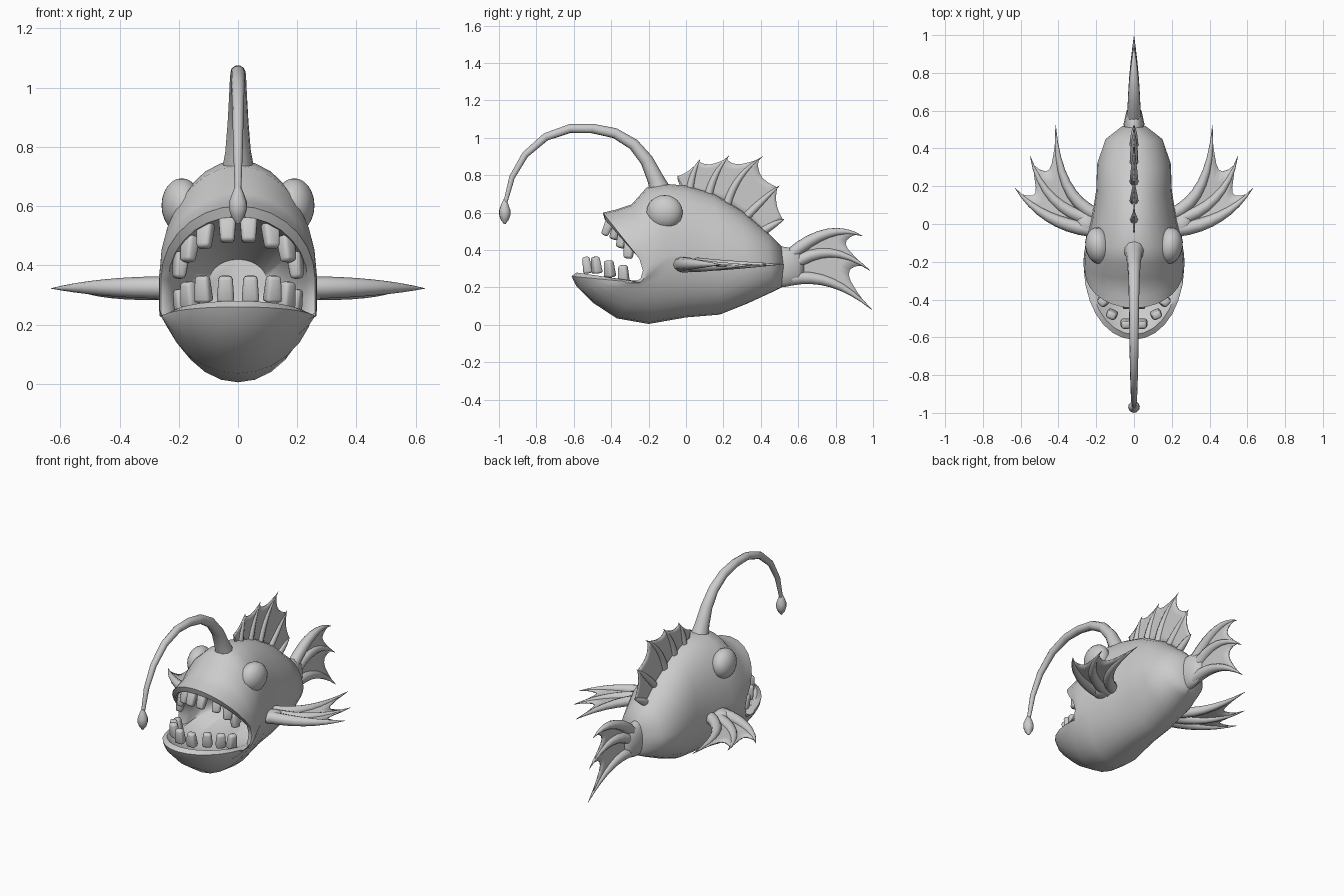
import bpy, bmesh
from math import sin, cos, pi, radians
from mathutils import Vector, Matrix

if "Cube" in bpy.data.objects:
    bpy.data.objects.remove(bpy.data.objects["Cube"])


def finish(name, bm, angle=50, normals=True):
    if normals:
        bmesh.ops.recalc_face_normals(bm, faces=bm.faces)
    me = bpy.data.meshes.new(name)
    bm.to_mesh(me)
    bm.free()
    me.shade_smooth()
    me.set_sharp_from_angle(angle=radians(angle))
    ob = bpy.data.objects.new(name, me)
    bpy.context.collection.objects.link(ob)
    return ob


def mirror(ob):
    ob.modifiers.new("Mirror", 'MIRROR').use_mirror_merge = False


def skin(bm, rings):
    """Closed loft through rings of points, capped at both ends."""
    vs = [[bm.verts.new(p) for p in r] for r in rings]
    n = len(vs[0])
    for a, b in zip(vs, vs[1:]):
        for i in range(n):
            bm.faces.new((a[i], a[(i + 1) % n], b[(i + 1) % n], b[i]))
    bm.faces.new(vs[0])
    bm.faces.new(vs[-1][::-1])


def tube(bm, pts, radii, sides=8):
    rings = []
    u = None
    for i, p in enumerate(pts):
        d = (pts[min(i + 1, len(pts) - 1)] - pts[max(i - 1, 0)]).normalized()
        if u is None:
            u = d.orthogonal()
        u = (u - d * u.dot(d)).normalized()
        v = d.cross(u)
        rings.append([p + (u * cos(2 * pi * k / sides) + v * sin(2 * pi * k / sides)) * radii[i]
                      for k in range(sides)])
    skin(bm, rings)


def ball(bm, loc, size, rot=0):
    m = Matrix.Translation(loc) @ Matrix.Rotation(rot, 4, 'Z') @ Matrix.Diagonal((*size, 1))
    bmesh.ops.create_uvsphere(bm, u_segments=20, v_segments=12, radius=1, matrix=m)


def bend(ray, t):
    """Quadratic curve passing through base, middle and tip."""
    a, m, c = (Vector(p) for p in ray)
    b = m * 2 - (a + c) / 2
    return a * (1 - t) ** 2 + b * 2 * t * (1 - t) + c * t * t


def fin(name, rays, radii, sag, reach=0.92):
    """Tapered spines joined by a scalloped web."""
    bm = bmesh.new()
    for ray, r in zip(rays, radii):
        ts = [i / 8 for i in range(9)]
        tube(bm, [bend(ray, t) for t in ts], [r * (1 - t ** 1.8) + 0.001 for t in ts])
    spines = finish(name + "_spines", bm)
    bm = bmesh.new()
    for a, b in zip(rays, rays[1:]):
        grid = []
        for i in range(7):
            u = i / 6
            top = reach - sag * 4 * u * (1 - u)
            grid.append([bm.verts.new(bend(a, top * j / 6).lerp(bend(b, top * j / 6), u))
                         for j in range(7)])
        for i in range(6):
            for j in range(6):
                bm.faces.new((grid[i][j], grid[i + 1][j], grid[i + 1][j + 1], grid[i][j + 1]))
    bmesh.ops.remove_doubles(bm, verts=bm.verts, dist=0.0005)
    web = finish(name + "_web", bm)
    s = web.modifiers.new("Thickness", 'SOLIDIFY')
    s.thickness, s.offset = 0.008, 0
    return spines, web


# Body: bent rings from the tail to the lips, then back into the throat
# each: top y z, side y z, half width, bottom y z, half height of mouth corner
RINGS = [
    (.51, .42, .52, .31, .06, .51, .20, 0),
    (.44, .49, .45, .31, .15, .46, .175, 0),
    (.30, .61, .32, .33, .195, .33, .115, 0),
    (.15, .70, .18, .35, .20, .18, .055, 0),
    (0, .745, .02, .36, .225, 0, .04, 0),
    (-.12, .755, -.10, .36, .255, -.20, .005, .01),
    (-.21, .735, -.17, .34, .265, -.37, .035, .03),
    (-.29, .645, -.215, .31, .267, -.50, .12, .05),
    (-.38, .615, -.24, .29, .265, -.585, .205, .06),
    (-.445, .60, -.25, .29, .26, -.612, .26, .065),
    (-.435, .565, -.245, .29, .235, -.585, .28, .06),
    (-.36, .555, -.20, .29, .215, -.52, .22, .06),
    (-.22, .52, -.12, .31, .18, -.33, .17, .04),
    (-.02, .42, -.02, .33, .10, -.05, .24, .01),
]
Q = 7


def body_ring(ty, tz, sy, sz, sx, by, bz, h):
    half = []
    for k in range(Q + 1):
        a = pi / 2 * k / Q
        c = cos(a)
        half.append((sx * sin(a), sy + (ty - sy) * c, sz + h + (tz - sz - h) * c))
    half.append((sx, sy + h * 0.3, sz))
    for k in range(Q, -1, -1):
        a = pi / 2 * k / Q
        c = cos(a)
        half.append((sx * sin(a), sy + (by - sy) * c, sz - h + (bz - sz + h) * c))
        if h == 0 and k == Q:
            half[-3] = (sx, sy, sz + .012)
            half[-1] = (sx, sy, sz - .012)
    return [Vector(p) for p in half] + [Vector((-x, y, z)) for x, y, z in half[-2:0:-1]]


bm = bmesh.new()
skin(bm, [body_ring(*r) for r in RINGS])
finish("body", bm, 60)

# Eyes
bm = bmesh.new()
ball(bm, (.19, -.115, .602), (.068, .098, .092), radians(-8))
mirror(finish("eyes", bm))

# Teeth: position and lean of each, mirrored
UPPER = [(.036, -.42, .52), (.112, -.375, .50), (.165, -.34, .455), (.195, -.305, .40)]
LOWER = [(.042, -.53, .32), (.118, -.48, .32), (.165, -.41, .30), (.192, -.335, .275)]


def teeth(name, places, up):
    bm = bmesh.new()
    for i, p in enumerate(places):
        turn = Matrix.Rotation(i * radians(24), 4, 'Z')
        lean = Matrix.Rotation(radians(-22 if up < 0 else 8), 4, 'X')
        roll = Matrix.Rotation(radians(i * 5), 4, 'Y') if up < 0 else Matrix()
        t = bmesh.new()
        bmesh.ops.create_cube(t, size=1)
        for v in t.verts:
            k = 0.78 if v.co.z * up > 0 else 1
            v.co = Vector((v.co.x * .06 * k, v.co.y * .05 * k, v.co.z * .09))
        bmesh.ops.bevel(t, geom=t.edges[:], offset=.012, segments=2, profile=.5, affect='EDGES')
        t.transform(Matrix.Translation(p) @ roll @ turn @ lean)
        tmp = bpy.data.meshes.new("tooth")
        t.to_mesh(tmp)
        t.free()
        bm.from_mesh(tmp)
        bpy.data.meshes.remove(tmp)
    mirror(finish(name, bm, 60))


teeth("upper_teeth", UPPER, -1)
teeth("lower_teeth", LOWER, 1)

# Lure stalk and bulb
STALK = [(-.13, .70, .06), (-.165, .785, .044), (-.21, .88, .036), (-.28, .965, .031),
         (-.38, 1.025, .028), (-.5, 1.05, .026), (-.62, 1.05, .024), (-.75, 1.005, .022),
         (-.86, .91, .019), (-.93, .79, .016), (-.967, .65, .011)]
bm = bmesh.new()
tube(bm, [Vector((0, y, z)) for y, z, r in STALK], [r for y, z, r in STALK], 10)
finish("lure_stalk", bm)
bm = bmesh.new()
BULB = [(.67, .008), (.645, .019), (.615, .03), (.59, .031), (.565, .023), (.54, .005)]
tube(bm, [Vector((0, -.969, z)) for z, r in BULB], [r for z, r in BULB], 10)
finish("lure_bulb", bm)

# Back fin
side = lambda *p: [(0, y, z) for y, z in p]
fin("back_fin", [
    side((-.01, .72), (-.035, .765), (-.045, .80)),
    side((.02, .72), (.04, .81), (.075, .885)),
    side((.12, .69), (.16, .805), (.23, .905)),
    side((.22, .645), (.29, .79), (.41, .90)),
    side((.32, .575), (.42, .675), (.50, .745)),
    side((.41, .50), (.475, .54), (.525, .565)),
], (.006, .02, .022, .022, .022, .022), .14)

# Tail stub and tail fin
bm = bmesh.new()
STUB = [(.47, .05, .115), (.53, .055, .11), (.60, .04, .095), (.63, .012, .06)]
skin(bm, [[Vector((w * cos(2 * pi * k / 14), y, .31 + h * sin(2 * pi * k / 14)))
           for k in range(14)] for y, w, h in STUB])
finish("tail_stub", bm)
fin("tail_fin", [
    side((.56, .375), (.76, .49), (.945, .475)),
    side((.56, .315), (.77, .385), (.985, .29)),
    side((.56, .245), (.78, .225), (.995, .08)),
], (.034, .034, .034), .2)

# Side fins
parts = fin("side_fin", [
    [(.23, -.03, .325), (.455, .04, .325), (.63, .19, .322)],
    [(.22, .02, .32), (.43, .135, .315), (.55, .36, .32)],
    [(.20, .05, .325), (.36, .215, .32), (.415, .525, .325)],
], (.037, .035, .035), .18)
for p in parts:
    mirror(p)
bm = bmesh.new()
ball(bm, (.25, -.005, .322), (.055, .065, .042), radians(-35))
mirror(finish("side_fin_roots", bm))
